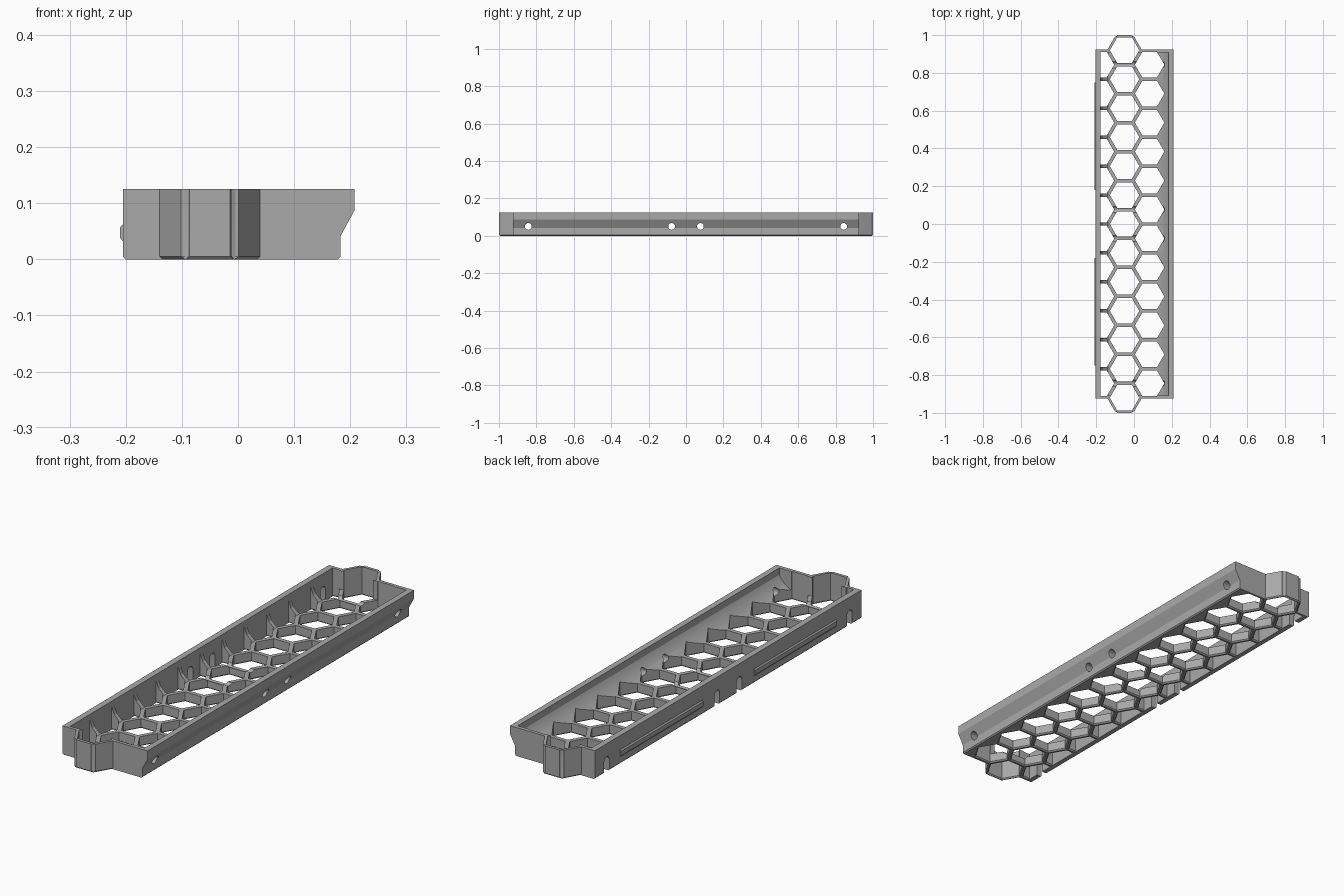
import bpy, bmesh, math

if "Cube" in bpy.data.objects:
    bpy.data.objects.remove(bpy.data.objects["Cube"], do_unlink=True)

grey = bpy.data.materials.new("plain_grey")
grey.use_nodes = True
COLOUR = (0.40, 0.40, 0.40, 1)
grey.diffuse_color = COLOUR
grey.node_tree.nodes["Principled BSDF"].inputs["Base Color"].default_value = COLOUR

PITCH = 1.84 / 12              # spacing of the honeycomb cells
COL = PITCH * math.cos(math.pi / 6)
HOLE = 0.0675                  # flat-to-centre size of a cell hole
COL_A = -0.05
COL_B = COL_A + COL
COL_LEFT = COL_A - COL
HEIGHT = 0.125
GRID = 0.043
LEFT_IN = -0.178


def loft(bm, rings):
    """Close a stack of equal point rings into a solid."""
    vs = [[bm.verts.new(p) for p in r] for r in rings]
    n = len(vs[0])
    for a, b in zip(vs, vs[1:]):
        for i in range(n):
            bm.faces.new((a[i], a[(i + 1) % n], b[(i + 1) % n], b[i]))
    bm.faces.new(vs[0][::-1])
    bm.faces.new(vs[-1])


def make(name, bm):
    bmesh.ops.recalc_face_normals(bm, faces=bm.faces)
    me = bpy.data.meshes.new(name)
    bm.to_mesh(me)
    bm.free()
    me.materials.append(grey)
    ob = bpy.data.objects.new(name, me)
    bpy.context.scene.collection.objects.link(ob)
    return ob


def along_y(bm, profile, y0, y1):
    loft(bm, [[(x, y, z) for x, z in profile] for y in (y0, y1)])


def along_x(bm, profile, x0, x1):
    loft(bm, [[(x, y, z) for y, z in profile] for x in (x0, x1)])


def hexagon(cx, cy, a, z):
    r = a / math.cos(math.pi / 6)
    return [(cx + r * math.cos(k * math.pi / 3), cy + r * math.sin(k * math.pi / 3), z)
            for k in range(6)]


def half_cell(cy, a, z):
    """Cell cut off by the left wall."""
    r = a / math.cos(math.pi / 6)
    return [(LEFT_IN, cy - a, z), (COL_LEFT + r / 2, cy - a, z), (COL_LEFT + r, cy, z),
            (COL_LEFT + r / 2, cy + a, z), (LEFT_IN, cy + a, z)]


def boolean(target, tool, operation):
    tool.hide_render = True
    mod = target.modifiers.new(tool.name, "BOOLEAN")
    mod.operation = operation
    mod.solver = "EXACT"
    mod.object = tool
    bpy.context.view_layer.objects.active = target
    bpy.ops.object.modifier_apply(modifier=mod.name)
    bpy.data.objects.remove(tool, do_unlink=True)


# Outer body: stepped right side, chamfered foot
bm = bmesh.new()
along_y(bm, [(-0.205, HEIGHT), (-0.205, 0.005), (-0.2, 0), (0.178, 0), (0.183, 0.005),
             (0.183, 0.042), (0.208, 0.088), (0.208, HEIGHT)], -0.925, 0.925)
tray = make("honeycomb_tray", bm)

# Half-hexagon bump at each end
for side in (-1, 1):
    bm = bmesh.new()
    cy = side * 0.92
    loft(bm, [hexagon(COL_A, cy, a, z) for a, z in ((0.075, 0), (0.08, 0.005), (0.08, HEIGHT))])
    upright = [e for e in bm.edges
               if abs(e.verts[0].co.z - e.verts[1].co.z) > 0.05
               and abs(e.verts[0].co.y) > 0.95]
    bmesh.ops.bevel(bm, geom=upright, offset=0.01, segments=3, affect="EDGES")
    boolean(tray, make("end_bump", bm), "UNION")

# Upper cavity, with both long sides sloping in towards the honeycomb floor
bm = bmesh.new()
along_y(bm, [(LEFT_IN, 0.2), (LEFT_IN, 0.1), (-0.165, 0.068), (-0.138, GRID),
             (0.125, GRID), (0.155, 0.06), (0.172, 0.078), (0.182, 0.095), (0.182, 0.2)],
        -0.908, 0.908)
boolean(tray, make("cavity", bm), "DIFFERENCE")

# Honeycomb holes with flared lower edges
FLARE = ((HOLE + 0.008, -0.003), (HOLE, 0.005), (HOLE, 0.25))
bm = bmesh.new()
for i in range(13):
    loft(bm, [hexagon(COL_A, (i - 6) * PITCH, a, z) for a, z in FLARE])
for i in range(12):
    y = (i - 5.5) * PITCH
    loft(bm, [hexagon(COL_B, y, a, z) for a, z in FLARE])
    loft(bm, [half_cell(y, a, z) for a, z in FLARE])
boolean(tray, make("cells", bm), "DIFFERENCE")

# Round cross holes, opening downwards as slots in the left wall
R, HZ = 0.018, 0.05
for y in (-5.5 * PITCH, -0.5 * PITCH, 0.5 * PITCH, 5.5 * PITCH):
    bm = bmesh.new()
    along_x(bm, [(y + R * math.cos(t * math.pi / 12), HZ + R * math.sin(t * math.pi / 12))
                 for t in range(24)], -0.17, 0.3)
    boolean(tray, make("cross_hole", bm), "DIFFERENCE")
    bm = bmesh.new()
    arch = [(y + R * math.cos(t * math.pi / 12), HZ + R * math.sin(t * math.pi / 12))
            for t in range(13)]
    along_x(bm, arch + [(y - R, -0.05), (y + R, -0.05)], -0.3, -0.16)
    boolean(tray, make("wall_slot", bm), "DIFFERENCE")

# Chamfered snap rails on the left wall
for name, s in (("front_rail", -1), ("back_rail", 1)):
    bm = bmesh.new()
    along_y(bm, [(-0.204, 0.031), (-0.21, 0.038), (-0.21, 0.057), (-0.204, 0.064)],
            s * 0.18, s * 0.75)
    make(name, bm)

# Smooth rounded corners, crisp edges elsewhere
bpy.ops.object.select_all(action="DESELECT")
tray.select_set(True)
bpy.context.view_layer.objects.active = tray
bpy.ops.object.shade_smooth_by_angle(angle=math.radians(25))
